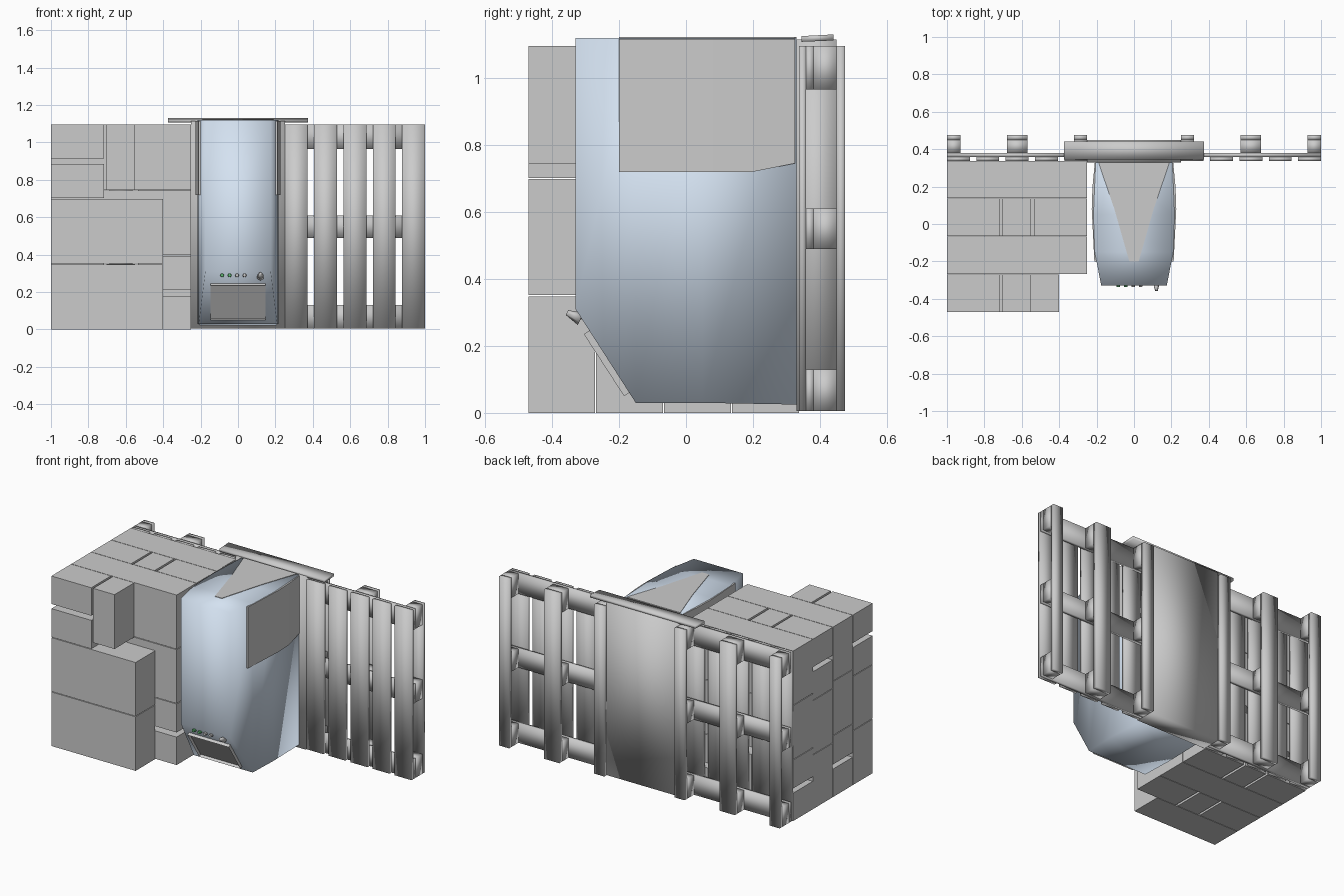
import bpy, bmesh, math
from mathutils import Matrix, Vector

if "Cube" in bpy.data.objects:
    bpy.data.objects.remove(bpy.data.objects["Cube"])


def finish(name, bm, smooth=False, mat=None):
    bmesh.ops.recalc_face_normals(bm, faces=bm.faces)
    for f in bm.faces:
        f.smooth = smooth
    me = bpy.data.meshes.new(name)
    bm.to_mesh(me)
    bm.free()
    ob = bpy.data.objects.new(name, me)
    bpy.context.collection.objects.link(ob)
    if mat:
        me.materials.append(mat)
    return ob


def boxes(name, specs, smooth=False, mat=None):
    """One mesh out of boxes given as (x0, x1, y0, y1, z0, z1)."""
    bm = bmesh.new()
    for x0, x1, y0, y1, z0, z1 in specs:
        m = Matrix.Translation(((x0 + x1) / 2, (y0 + y1) / 2, (z0 + z1) / 2))
        m = m @ Matrix.Diagonal((x1 - x0, y1 - y0, z1 - z0, 1))
        bmesh.ops.create_cube(bm, size=1, matrix=m)
    return finish(name, bm, smooth, mat)


def loft(name, stations, smooth=False, mat=None):
    """Rectangular sections (y, z_bottom, z_top, half_width) joined along y."""
    bm = bmesh.new()
    rings = [[bm.verts.new(p) for p in
              ((-w, y, zb), (w, y, zb), (w, y, zt), (-w, y, zt))]
             for y, zb, zt, w in stations]
    for a, b in zip(rings, rings[1:]):
        for i in range(4):
            j = (i + 1) % 4
            bm.faces.new((a[i], a[j], b[j], b[i]))
    bm.faces.new(rings[0])
    bm.faces.new(rings[-1])
    return finish(name, bm, smooth, mat)


def material(name, color):
    m = bpy.data.materials.new(name)
    m.diffuse_color = color
    m.use_nodes = True
    m.node_tree.nodes["Principled BSDF"].inputs["Base Color"].default_value = m.diffuse_color
    return m


blue = material("pale_blue", (0.66, 0.76, 0.88, 1))
green = material("button_green", (0.12, 0.5, 0.18, 1))

# machine body with sloped lower front and bulged sides
loft("machine_body", [(-0.33, 0.31, 1.12, 0.175), (-0.15, 0.03, 1.12, 0.21),
                      (0.05, 0.03, 1.12, 0.217), (0.33, 0.025, 1.12, 0.205)],
     True, blue)

# upper cover wrapped over the sides
loft("side_cover", [(-0.20, 0.72, 1.116, 0.212), (0.08, 0.72, 1.116, 0.226),
                    (0.20, 0.72, 1.116, 0.222), (0.325, 0.745, 1.116, 0.21)])
# wedge of the cover that shows on the top
loft("top_cover", [(-0.20, 1.10, 1.123, 0.025), (0.08, 1.10, 1.123, 0.105),
                   (0.33, 1.10, 1.123, 0.19)])

# back panel between the pallets, with its overhanging cap
boxes("back_panel", [(-0.25, 0.25, 0.33, 0.45, 0.005, 1.115)], True)
loft("back_cap", [(0.345, 1.108, 1.125, 0.375), (0.44, 1.112, 1.13, 0.375)], True)

# delivery chute on the sloped front: frame with recessed opening
top, bottom = Vector((0, -0.305, 0.235)), Vector((0, -0.185, 0.05))
up = (top - bottom).normalized()
inward = Vector((0, -up.z, up.y)) * -1
half = Vector((0.147, 0, 0))
bm = bmesh.new()
front = [bm.verts.new(p) for p in (bottom - half, bottom + half, top + half, top - half)]
back = [bm.verts.new(v.co + inward * 0.03) for v in front]
for i in range(4):
    j = (i + 1) % 4
    bm.faces.new((front[i], front[j], back[j], back[i]))
bm.faces.new(back)
face = bm.faces.new(front)
bmesh.ops.inset_region(bm, faces=[face], thickness=0.008)
for v in face.verts:
    v.co += inward * 0.018
finish("delivery_chute", bm)

# row of buttons above the chute
for i in range(4):
    bm = bmesh.new()
    m = Matrix.Translation((-0.085 + 0.04 * i, -0.332, 0.29 + 0.03))
    m = Matrix.Translation((0, 0, -0.03)) @ m
    m = m @ Matrix.Translation((0, 0.008, 0)) @ Matrix.Rotation(math.pi / 2, 4, 'X')
    bmesh.ops.create_cone(bm, cap_ends=True, segments=8, radius1=0.011,
                          radius2=0.009, depth=0.025, matrix=m)
    finish("button_%d" % (i + 1), bm, mat=green if i < 2 else None)

# small turning knob
bm = bmesh.new()
m = Matrix.Translation((0.12, -0.335, 0.29)) @ Matrix.Rotation(math.radians(65), 4, 'X')
bmesh.ops.create_cone(bm, cap_ends=True, segments=6, radius1=0.02,
                      radius2=0.008, depth=0.045, matrix=m)
finish("knob", bm, True)

# pallets standing on edge: front planks, cross boards, blocks, runners
posts = ((0.25, 0.322), (0.57, 0.68), (0.928, 1.0))
levels = ((0.005, 0.13), (0.49, 0.61), (0.965, 1.095))
for side, s in (("left", -1), ("right", 1)):
    def span(x0, x1):
        return tuple(sorted((s * x0, s * x1)))
    planks = []
    for i in range(5):
        x0 = 0.25 + i * 0.157
        planks.append(span(x0, x0 + 0.122) + (0.338, 0.358, 0.005, 1.095))
    boxes(side + "_pallet_planks", planks, True)
    boxes(side + "_pallet_boards",
          [span(0.25, 1.0) + (0.358, 0.38) + z for z in levels], True)
    boxes(side + "_pallet_blocks",
          [span(*p) + (0.38, 0.45) + z for p in posts for z in levels], True)
    boxes(side + "_pallet_runners",
          [span(*p) + (0.45, 0.475, 0.005, 1.095) for p in posts], True)

# stacked cartons: four rows in depth, every second row upside down
H = 1.095
for row in range(4):
    y1 = 0.338 - row * 0.203
    y0 = y1 - 0.2
    right = -0.40 if row == 3 else -0.25
    stack = [(-1, right, 0.0, 0.348), (-1, right, 0.352, 0.698),
             (-0.702, -0.55, 0.745, H),
             (-1, -0.716, 0.702, 0.885), (-1, -0.716, 0.915, H)]
    if row != 3:
        stack += [(-0.535, -0.25, 0.702, 0.885), (-0.535, -0.25, 0.915, H)]
    if row % 2 == 0:
        stack = [(a, b, H - d, H - c) for a, b, c, d in stack]
    boxes("carton_row_%d" % (row + 1), [(a, b, y0, y1, c, d) for a, b, c, d in stack])
